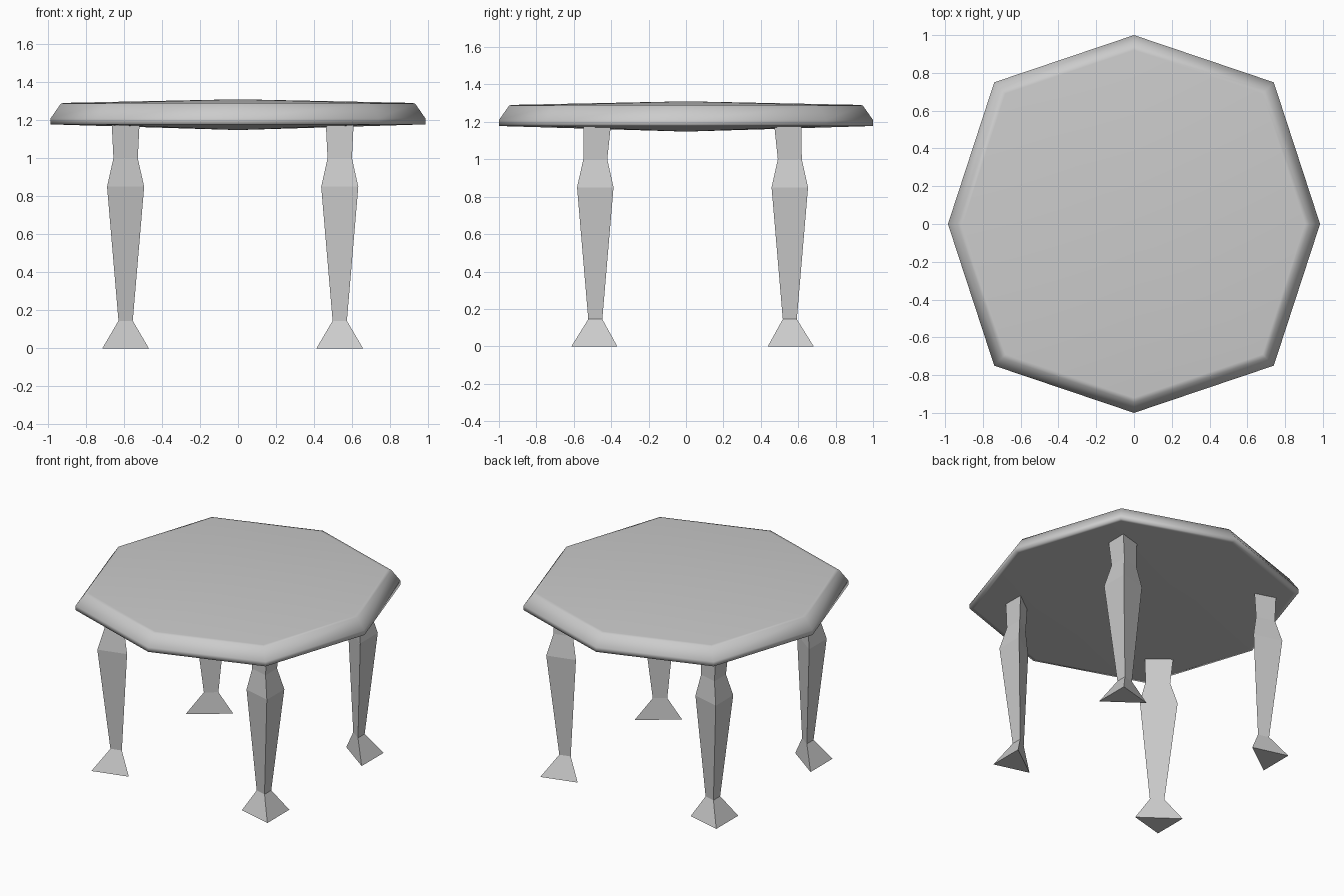
import bpy, bmesh

cube = bpy.data.objects.get("Cube")
if cube:
    bpy.data.objects.remove(cube, do_unlink=True)

grey = bpy.data.materials.new("plain grey")
grey.use_nodes = True
colour = (0.6, 0.6, 0.6, 1)
grey.diffuse_color = colour
grey.node_tree.nodes["Principled BSDF"].inputs["Base Color"].default_value = colour


def loft(name, rings, bottom=None, top=None):
    """Bridge matching rings upward, closing ends with a cap or a centre point."""
    bm = bmesh.new()
    loops = [[bm.verts.new(p) for p in ring] for ring in rings]
    n = len(loops[0])
    for a, b in zip(loops, loops[1:]):
        for i in range(n):
            j = (i + 1) % n
            bm.faces.new((a[i], a[j], b[j], b[i]))
    for loop, z in ((loops[0], bottom), (loops[-1], top)):
        if z is None:
            bm.faces.new(loop)
        else:
            tip = bm.verts.new((0, 0, z))
            for i in range(n):
                bm.faces.new((loop[i], loop[(i + 1) % n], tip))
    bmesh.ops.recalc_face_normals(bm, faces=bm.faces)
    mesh = bpy.data.meshes.new(name)
    bm.to_mesh(mesh)
    bm.free()
    mesh.materials.append(grey)
    obj = bpy.data.objects.new(name, mesh)
    bpy.context.collection.objects.link(obj)
    return obj


# Eight-sided top with a rounded rim and shallow domes above and below
corners = [(0.985, 0), (0.74, 0.75), (0, 1), (-0.74, 0.75),
           (-0.985, 0), (-0.74, -0.75), (0, -1), (0.74, -0.75)]
rim = [(0.97, 1.177), (1, 1.178), (1, 1.21), (0.945, 1.288), (0.92, 1.291)]
table_top = loft("table_top", [[(x * s, y * s, z) for x, y in corners] for s, z in rim],
                 bottom=1.148, top=1.31)
table_top.data.shade_smooth()

# Three-sided legs: size, height and inward shift of each section
sections = [(0.245, 0, 0), (0.075, 0.145, 0.005), (0.195, 0.85, 0.005),
            (0.128, 1.0, 0.005), (0.146, 1.18, 0.015)]
# Section corners for a leg at +x +y, in units of its width
triangle = [(0.5, 0.5), (0.5, -0.5), (-0.5, 0.23)]

for side, sx in (("left", 1), ("right", -1)):
    for end, sy in (("front", -1), ("back", 1)):
        rings = [[(-0.028 + sx * (0.563 + x * w), 0.035 + sy * (0.525 - shift + y * w), z)
                  for x, y in triangle] for w, z, shift in sections]
        loft(f"{end}_{side}_leg", rings)
